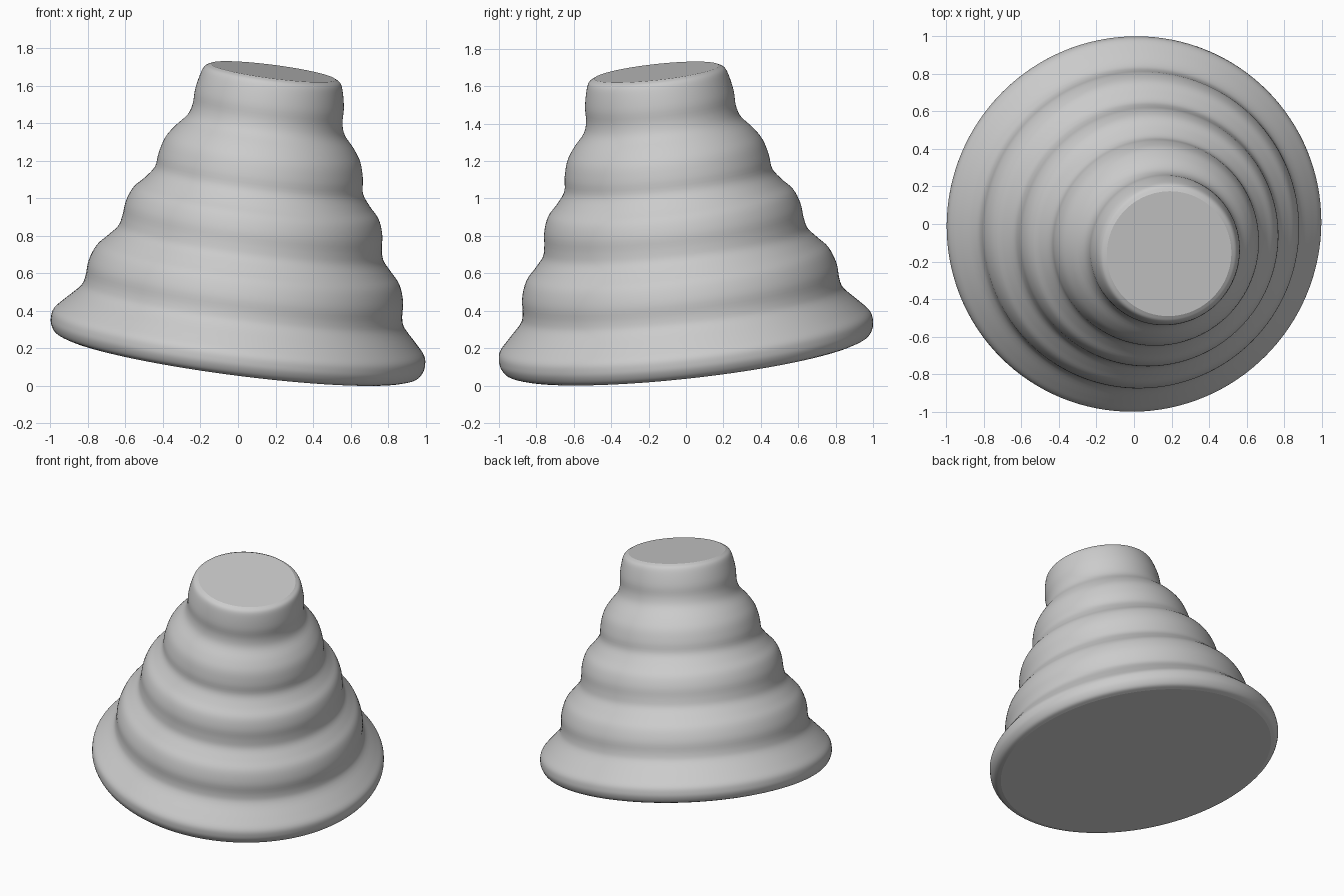
import bpy, bmesh, math
from mathutils import Vector

if "Cube" in bpy.data.objects:
    bpy.data.objects.remove(bpy.data.objects["Cube"])

SEGMENTS = 128
STEPS = 4

# Grey body colour
grey = bpy.data.materials.new("plain grey")
grey.diffuse_color = (0.6, 0.6, 0.6, 1.0)
grey.use_nodes = True
grey.node_tree.nodes["Principled BSDF"].inputs["Base Color"].default_value = grey.diffuse_color

# Half profile (radius, height along the axis): flared foot, then four stacked swells
base_edge = [(0.945, 0.0), (0.98, 0.014), (1.0, 0.045)]
side = [(1.006, 0.08), (0.996, 0.127), (0.945, 0.184), (0.872, 0.262), (0.852, 0.32),
        (0.846, 0.405), (0.815, 0.49), (0.764, 0.548), (0.714, 0.608), (0.698, 0.67),
        (0.689, 0.75), (0.66, 0.825), (0.608, 0.882), (0.56, 0.95), (0.549, 1.03),
        (0.525, 1.114), (0.482, 1.18), (0.424, 1.248), (0.403, 1.312), (0.4, 1.392),
        (0.384, 1.474)]
top_edge = [(0.366, 1.52), (0.335, 1.539)]
points = [Vector(p) for p in base_edge + side + top_edge]


def smooth_curve(pts, steps):
    """Catmull-Rom curve through the profile points."""
    padded = [2 * pts[0] - pts[1]] + pts + [2 * pts[-1] - pts[-2]]
    out = []
    for a, b, c, d in zip(padded, padded[1:], padded[2:], padded[3:]):
        for i in range(steps):
            t = i / steps
            out.append(0.5 * (2 * b + (c - a) * t + (2 * a - 5 * b + 4 * c - d) * t ** 2
                              + (3 * b - a - 3 * c + d) * t ** 3))
    return out + [pts[-1]]


# Turn the profile into rings and cap both ends
bm = bmesh.new()
rings = []
for r, h in smooth_curve(points, STEPS):
    rings.append([bm.verts.new((r * math.cos(a), r * math.sin(a), h))
                  for a in (2 * math.pi * i / SEGMENTS for i in range(SEGMENTS))])
for low, high in zip(rings, rings[1:]):
    for i in range(SEGMENTS):
        j = (i + 1) % SEGMENTS
        bm.faces.new((low[i], low[j], high[j], high[i])).smooth = True
bm.faces.new(rings[0][::-1])
bm.faces.new(rings[-1])

# Lean the axis to the front right and stand the lowest point on the floor
lean = Vector((0, 0, 1)).rotation_difference(Vector((0.13, -0.11, 1)))
bmesh.ops.rotate(bm, verts=bm.verts, matrix=lean.to_matrix())
for axis in range(3):
    low = min(v.co[axis] for v in bm.verts)
    high = max(v.co[axis] for v in bm.verts)
    move = Vector((0, 0, 0))
    move[axis] = -low if axis == 2 else -(low + high) / 2
    bmesh.ops.translate(bm, verts=bm.verts, vec=move)

mesh = bpy.data.meshes.new("tiered_cone")
bm.to_mesh(mesh)
bm.free()
mesh.materials.append(grey)
cone = bpy.data.objects.new("tiered_cone", mesh)
bpy.context.collection.objects.link(cone)
